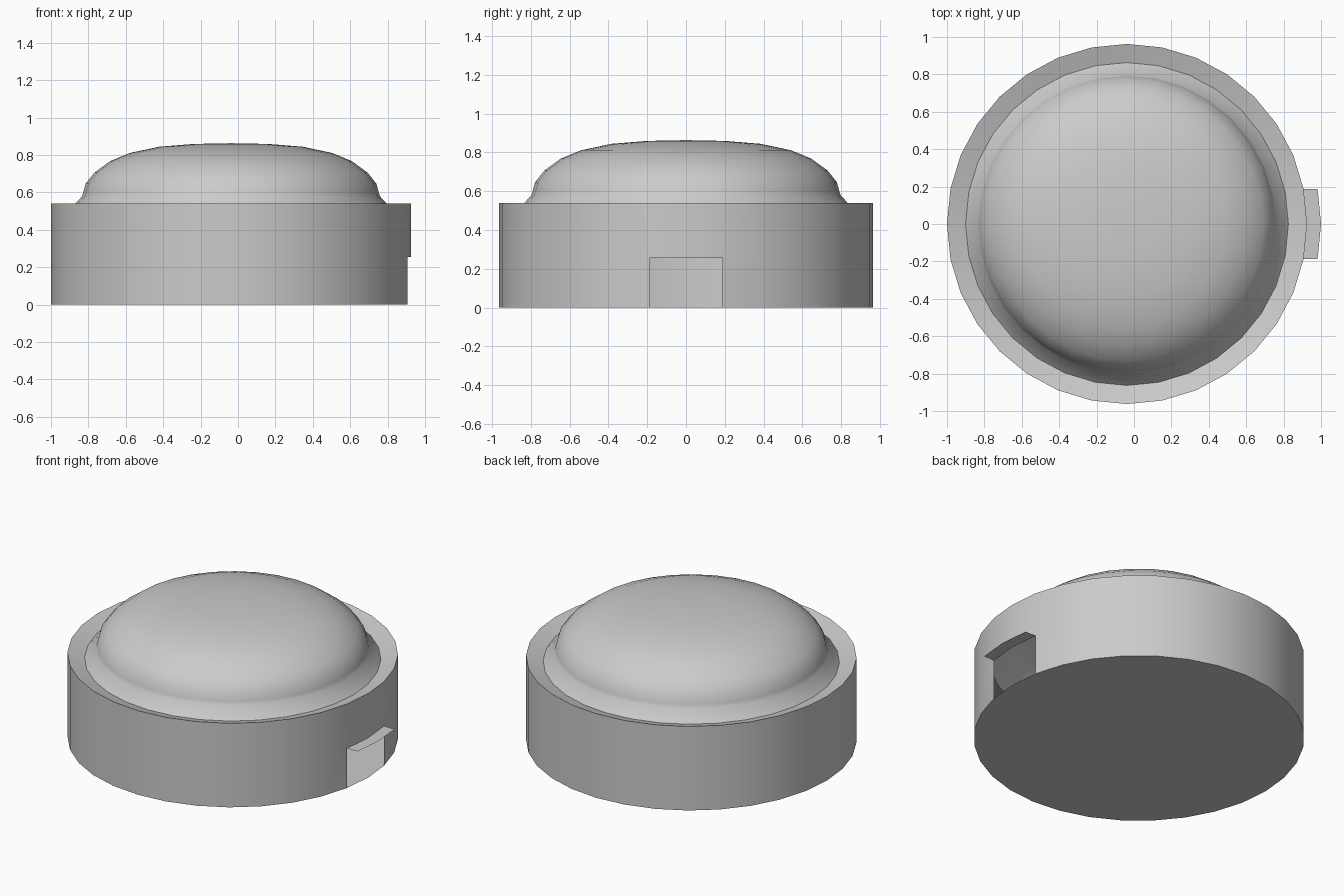
import bpy, bmesh, math

if "Cube" in bpy.data.objects:
    bpy.data.objects.remove(bpy.data.objects["Cube"])

SEG = 32          # sides around the axis
CX = -0.0375      # axis position in x
NOTCH_Z = 0.255   # top of the side opening
NOTCH_OUT = 0.075 # how far the ledge sticks out


def ring(bm, r, z):
    return [bm.verts.new((CX + r * math.cos(2 * math.pi * i / SEG),
                          r * math.sin(2 * math.pi * i / SEG), z))
            for i in range(SEG)]


def lathe(bm, profile, skip=()):
    """Rings joined by quads; skip holds (band, segment) openings."""
    rings = [ring(bm, r, z) for r, z in profile]
    for b, (lo, hi) in enumerate(zip(rings, rings[1:])):
        for i in range(SEG):
            if (b, i) not in skip:
                j = (i + 1) % SEG
                bm.faces.new((lo[i], lo[j], hi[j], hi[i]))
    return rings


def finish(bm, name, angle):
    mesh = bpy.data.meshes.new(name)
    bm.to_mesh(mesh)
    bm.free()
    obj = bpy.data.objects.new(name, mesh)
    bpy.context.collection.objects.link(obj)
    bpy.ops.object.select_all(action='DESELECT')
    obj.select_set(True)
    bpy.context.view_layer.objects.active = obj
    bpy.ops.object.shade_smooth_by_angle(angle=math.radians(angle))
    return obj


# Round base: floor, wall with a two-segment opening on +x, dished rim
bm = bmesh.new()
rings = lathe(bm, [(0.9625, 0), (0.9625, NOTCH_Z), (0.9625, 0.54), (0.863, 0.508)],
              skip={(0, SEG - 1), (0, 0)})
bm.faces.new(rings[0][::-1])
finish(bm, "base_housing", 30)

# Thin ledge above the opening
bm = bmesh.new()
edge = [(CX + 0.9625 * math.cos(a), 0.9625 * math.sin(a))
        for a in (2 * math.pi * i / SEG for i in (-1, 0, 1))]
inner = [bm.verts.new((x, y, NOTCH_Z)) for x, y in edge]
outer = [bm.verts.new((x + NOTCH_OUT, y, NOTCH_Z)) for x, y in edge]
for i in range(2):
    bm.faces.new((inner[i], outer[i], outer[i + 1], inner[i + 1]))
finish(bm, "opening_ledge", 30)

# Dome with a flared skirt
bm = bmesh.new()
rings = lathe(bm, [(0.863, 0.508), (0.797, 0.578), (0.79, 0.6), (0.777, 0.647),
                   (0.73, 0.706), (0.645, 0.768), (0.54, 0.811),
                   (0.385, 0.844), (0.2, 0.859)])
top = bm.verts.new((CX, 0, 0.863))
for i in range(SEG):
    bm.faces.new((rings[-1][i], rings[-1][(i + 1) % SEG], top))
finish(bm, "dome", 40)
